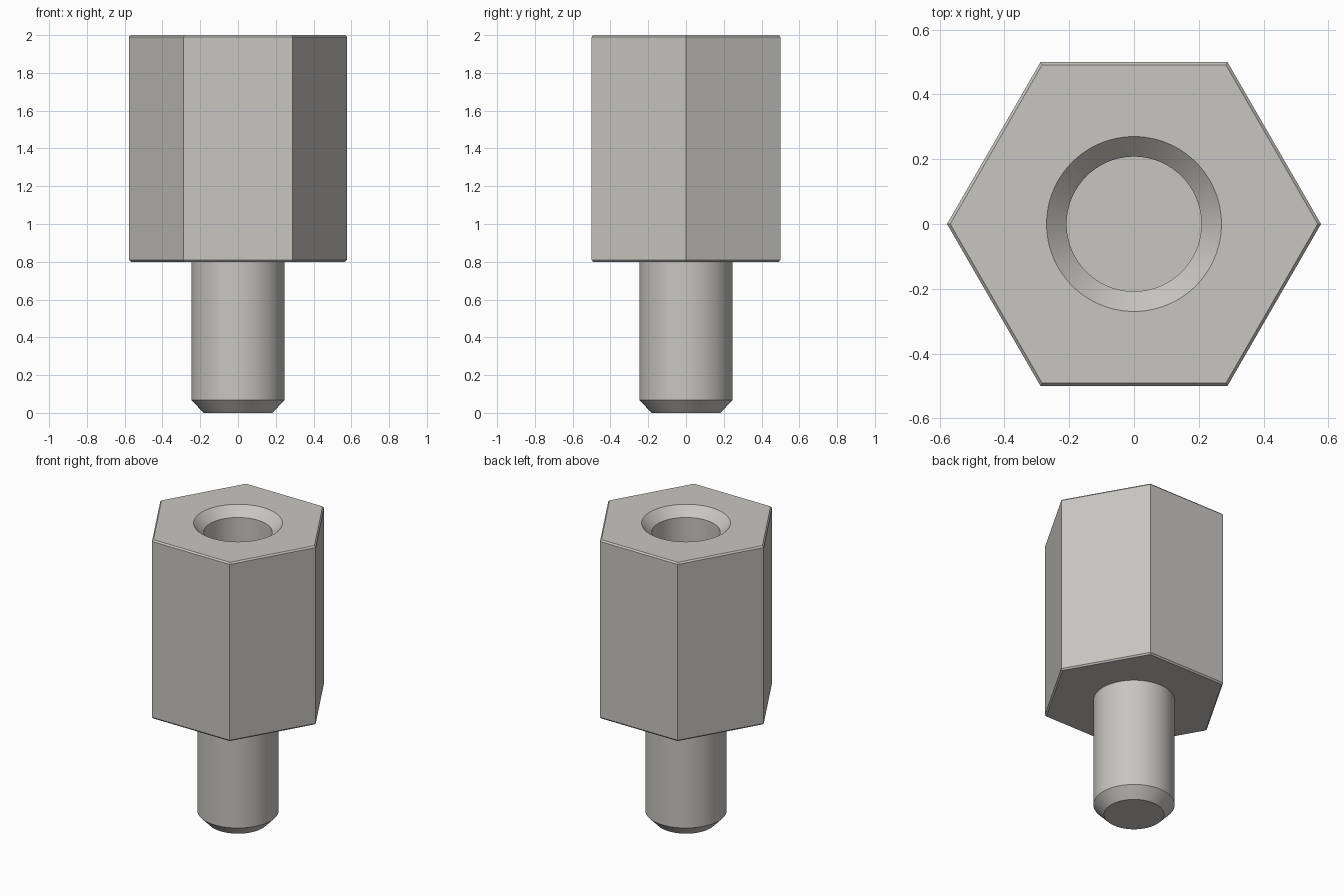
import bpy
import bmesh
from math import cos, sin, radians, pi

if "Cube" in bpy.data.objects:
    bpy.data.objects.remove(bpy.data.objects["Cube"], do_unlink=True)

# One plain metal colour
METAL = (0.58, 0.565, 0.53, 1.0)
metal = bpy.data.materials.new("warm_grey_metal")
metal.use_nodes = True
metal.diffuse_color = METAL
metal.node_tree.nodes["Principled BSDF"].inputs["Base Color"].default_value = METAL


def turned(name, profile, sides, cap_top=True):
    """Stack of regular polygon rings, from bottom to top: (radius, z)."""
    bm = bmesh.new()
    rings = []
    for radius, z in profile:
        rings.append([bm.verts.new((radius * cos(2 * pi * i / sides),
                                    radius * sin(2 * pi * i / sides), z))
                      for i in range(sides)])
    for low, high in zip(rings, rings[1:]):
        for i in range(sides):
            j = (i + 1) % sides
            bm.faces.new((low[i], low[j], high[j], high[i]))
    bm.faces.new(rings[0][::-1])
    if cap_top:
        bm.faces.new(rings[-1])
    mesh = bpy.data.meshes.new(name)
    bm.to_mesh(mesh)
    bm.free()
    mesh.materials.append(metal)
    obj = bpy.data.objects.new(name, mesh)
    bpy.context.collection.objects.link(obj)
    return obj


def select_only(obj):
    bpy.ops.object.select_all(action='DESELECT')
    obj.select_set(True)
    bpy.context.view_layer.objects.active = obj


BASE, TOP = 0.8, 2.0
CORNER = 0.5 / cos(pi / 6)
EDGE = 0.01

# Hexagonal body with fine edge chamfers
body = turned("hex_body", [(CORNER - EDGE, BASE), (CORNER, BASE + EDGE),
                           (CORNER, TOP - EDGE), (CORNER - EDGE, TOP)], 6)

# Countersunk blind bore, cut from the top
cutter = turned("bore_cutter", [(0.208, 1.2), (0.208, TOP - 0.06),
                                (0.27, TOP), (0.27, TOP + 0.1)], 96)
cutter.hide_render = True
bore = body.modifiers.new("bore", 'BOOLEAN')
bore.operation = 'DIFFERENCE'
bore.solver = 'EXACT'
bore.object = cutter
select_only(body)
bpy.ops.object.modifier_apply(modifier=bore.name)
bpy.data.objects.remove(cutter, do_unlink=True)

# Round stud with a chamfered tip, open where it meets the body
stud = turned("stud", [(0.182, 0), (0.247, 0.068), (0.247, BASE)], 96, cap_top=False)

for part in (body, stud):
    select_only(part)
    bpy.ops.object.shade_smooth_by_angle(angle=radians(25))
